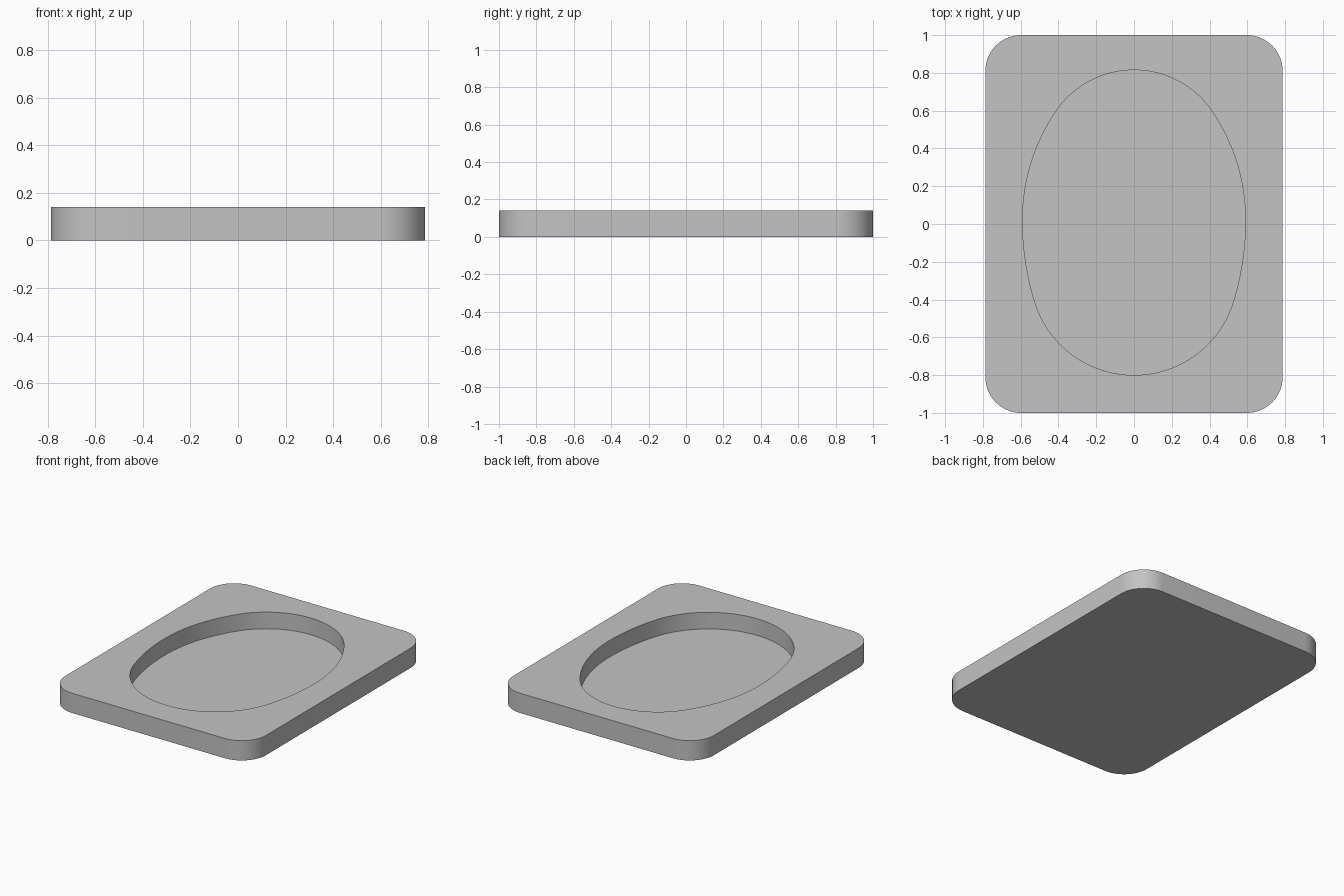
import bpy
import bmesh
from math import atan2, cos, degrees, hypot, radians, sin

cube = bpy.data.objects.get("Cube")
if cube:
    bpy.data.objects.remove(cube, do_unlink=True)

HALF_W, HALF_L, HEIGHT = 0.787, 1.0, 0.14
CORNER = 0.19
FLOOR = 0.022


def arc(cx, cy, r, start, end, steps):
    """Points along an arc, angles in radians."""
    return [(cx + r * cos(start + (end - start) * i / steps),
             cy + r * sin(start + (end - start) * i / steps))
            for i in range(steps + 1)]


def rounded_rectangle():
    points = []
    for k, (sx, sy) in enumerate([(1, 1), (-1, 1), (-1, -1), (1, -1)]):
        a = radians(90 * k)
        points += arc(sx * (HALF_W - CORNER), sy * (HALF_L - CORNER),
                      CORNER, a, a + radians(90), 16)
    return points


def egg_outline(half_w, widest_y, top, top_r, bottom, bottom_r):
    """Egg of tangent arcs: round end caps joined by wide side arcs."""
    def quarter(cap_y, cap_r, end):
        d = cap_y - widest_y
        side_r = (half_w**2 + d**2 - cap_r**2) / (2 * (half_w - cap_r))
        side_x = half_w - side_r
        join = atan2(d, -side_x)
        return (arc(side_x, widest_y, side_r, 0, join, 20)
                + arc(0, cap_y, cap_r, join, end, 24)[1:])

    upper = quarter(top - top_r, top_r, radians(90))
    lower = quarter(bottom + bottom_r, bottom_r, radians(-90))
    right = lower[:0:-1] + upper
    left = [(-x, y) for x, y in right[-2:0:-1]]
    return right + left


def add_loop(bm, outline, z):
    verts = [bm.verts.new((x, y, z)) for x, y in outline]
    edges = [bm.edges.new((v, verts[(i + 1) % len(verts)]))
             for i, v in enumerate(verts)]
    return verts, edges


def add_wall(bm, low, high):
    n = len(low)
    for i in range(n):
        j = (i + 1) % n
        bm.faces.new((low[i], low[j], high[j], high[i]))


# Tray: rounded slab with an egg-shaped recess
slab = rounded_rectangle()
egg = egg_outline(0.59, 0.02, 0.815, 0.50, -0.80, 0.55)
bm = bmesh.new()
base, _ = add_loop(bm, slab, 0)
rim, rim_edges = add_loop(bm, slab, HEIGHT)
floor, _ = add_loop(bm, egg, FLOOR)
lip, lip_edges = add_loop(bm, egg, HEIGHT)
add_wall(bm, base, rim)
add_wall(bm, floor, lip)
bm.faces.new(base)
bm.faces.new(floor)
bmesh.ops.triangle_fill(bm, use_beauty=True, edges=rim_edges + lip_edges,
                        normal=(0, 0, 1))
bmesh.ops.recalc_face_normals(bm, faces=bm.faces[:])

mesh = bpy.data.meshes.new("recessed_tray")
bm.to_mesh(mesh)
bm.free()
tray = bpy.data.objects.new("recessed_tray", mesh)
bpy.context.collection.objects.link(tray)

# Plain grey material
grey = bpy.data.materials.new("light_grey")
grey.use_nodes = True
colour = (0.55, 0.55, 0.55, 1)
grey.diffuse_color = colour
grey.node_tree.nodes["Principled BSDF"].inputs["Base Color"].default_value = colour
mesh.materials.append(grey)

# Smooth curved walls with crisp rims
bpy.ops.object.select_all(action='DESELECT')
tray.select_set(True)
bpy.context.view_layer.objects.active = tray
bpy.ops.object.shade_smooth_by_angle(angle=radians(30))
